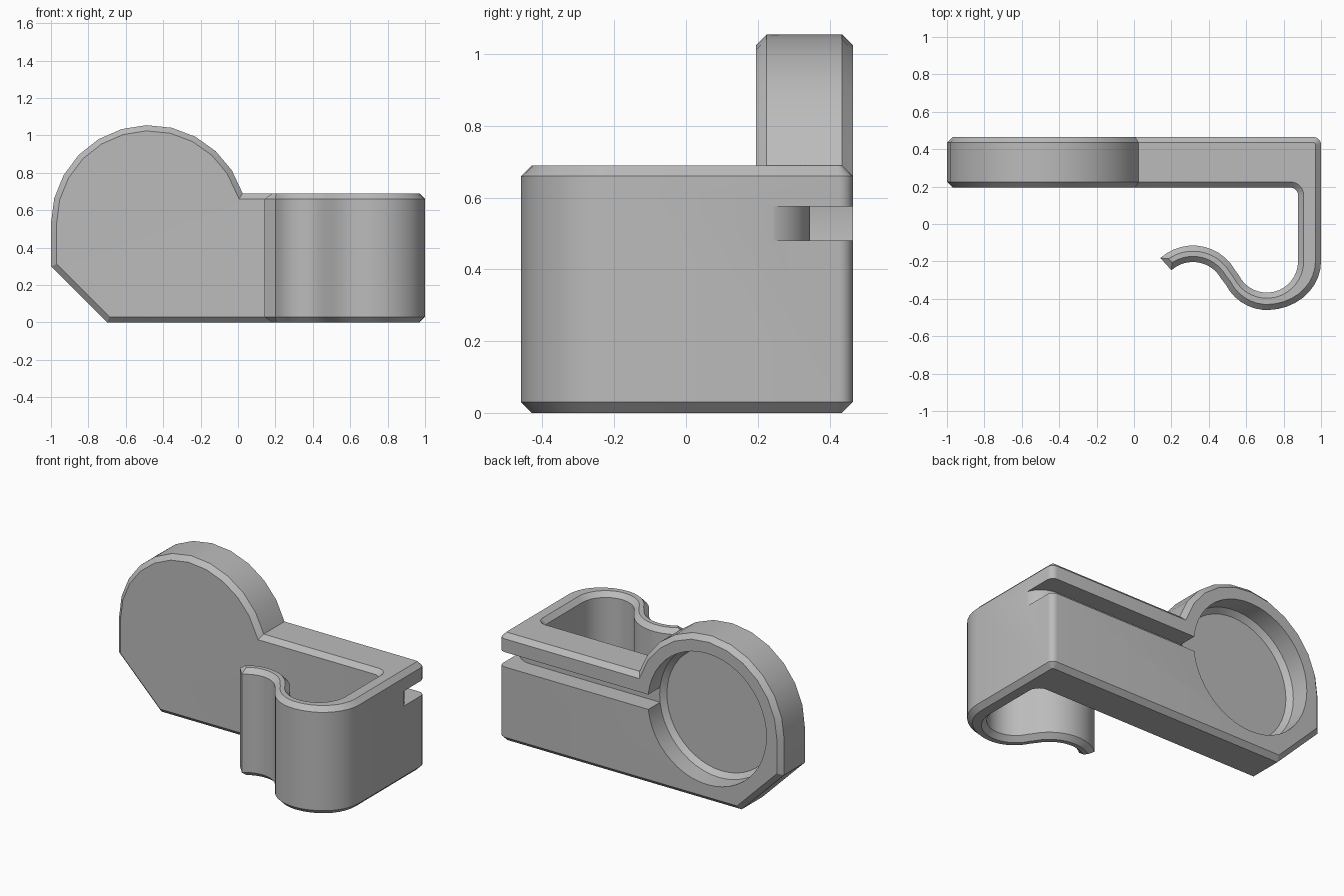
import bpy, bmesh
from math import sin, cos, radians

if "Cube" in bpy.data.objects:
    bpy.data.objects.remove(bpy.data.objects["Cube"])

CHAMFER = 0.03
HEIGHT = 0.69
FRONT, BACK = 0.195, 0.465
SEAM = 0.6            # where plate and arm meet
DISC = (-0.475, 0.53)


def arc(centre, r, start, end, steps, ry=None):
    """Points along an arc, angles in degrees."""
    result = []
    for i in range(steps + 1):
        a = radians(start + (end - start) * i / steps)
        result.append((centre[0] + r * cos(a), centre[1] + (ry or r) * sin(a)))
    return result


def prism(bm, outline, lo, hi, upright, chamfer=0.0):
    """Extrude an outline along z, or along y if upright, and chamfer both rims."""
    def place(p, w):
        return (p[0], w, p[1]) if upright else (p[0], p[1], w)

    bottom = [bm.verts.new(place(p, lo)) for p in outline]
    top = [bm.verts.new(place(p, hi)) for p in outline]
    n = len(outline)
    caps = [bm.faces.new(bottom), bm.faces.new(top)]
    sides = [bm.faces.new((bottom[i], bottom[(i + 1) % n], top[(i + 1) % n], top[i]))
             for i in range(n)]
    bmesh.ops.recalc_face_normals(bm, faces=caps + sides)
    if chamfer:
        rims = [e for f in caps for e in f.edges
                if not all(abs(v.co.x - SEAM) < 1e-5 for v in e.verts)]
        bmesh.ops.bevel(bm, geom=rims, offset=chamfer, offset_type='OFFSET',
                        segments=1, affect='EDGES', clamp_overlap=False)


def finish(bm, name):
    bmesh.ops.recalc_face_normals(bm, faces=bm.faces)
    mesh = bpy.data.meshes.new(name)
    bm.to_mesh(mesh)
    bm.free()
    obj = bpy.data.objects.new(name, mesh)
    bpy.context.collection.objects.link(obj)
    return obj


# Upright plate with round head
plate = arc(DISC, 0.525, 180, 17.8, 11)
plate += [(SEAM, HEIGHT), (SEAM, 0), (-0.7, 0), (-1, 0.3)]

# Side arm with hooked spring clip
hook, curl = (0.71, -0.2), (0.315, -0.375)
clip = [(SEAM, FRONT)]
clip += arc((0.837, 0.155), 0.04, 90, 0, 5)
clip += arc(hook, 0.167, 360, 206, 16)
clip += arc(curl, 0.26, 29, 132, 11)
clip += arc(curl, 0.172, 132, 29, 11)
clip += arc(hook, 0.25, 208, 265, 6, 0.26)
clip += arc(hook, 0.29, 272, 360, 9, 0.26)
clip += arc((0.96, 0.425), 0.04, 0, 90, 5)
clip += [(SEAM, BACK)]

# Weld both along the matching open cross-section
bm = bmesh.new()
prism(bm, plate, FRONT, BACK, True, CHAMFER)
prism(bm, clip, 0, HEIGHT, False, CHAMFER)
ends = [f for f in bm.faces if all(abs(v.co.x - SEAM) < 1e-4 for v in f.verts)]
bmesh.ops.delete(bm, geom=ends, context='FACES')
bmesh.ops.remove_doubles(bm, verts=bm.verts, dist=0.0005)
seam = [e for e in bm.edges if all(abs(v.co.x - SEAM) < 1e-4 for v in e.verts)]
bmesh.ops.dissolve_edges(bm, edges=seam, use_verts=True)
holder = finish(bm, "clip_holder")

# Round pocket in the back, with chamfered floor
bm = bmesh.new()
prism(bm, arc(DISC, 0.42, 0, 352.5, 47), 0.315, 0.6, True, CHAMFER)
pocket = finish(bm, "pocket_cutter")

# Cable groove from the pocket, rounding over at the side
bm = bmesh.new()
groove = [(-0.25, 0.345), (-0.25, 0.6), (1.1, 0.6), (1.1, 0.2)]
groove += arc((0.862, 0.2), 0.145, 0, 90, 10)
prism(bm, groove, 0.48, 0.575, False)
channel = finish(bm, "groove_cutter")

bpy.ops.object.select_all(action='DESELECT')
bpy.context.view_layer.objects.active = holder
holder.select_set(True)
for cutter in (pocket, channel):
    cutter.hide_render = True
    mod = holder.modifiers.new("cut", 'BOOLEAN')
    mod.operation = 'DIFFERENCE'
    mod.solver = 'EXACT'
    mod.object = cutter
    bpy.ops.object.modifier_apply(modifier=mod.name)
    bpy.data.objects.remove(cutter)

# Single grey plastic
grey = bpy.data.materials.new("light_grey")
grey.use_nodes = True
colour = (0.5, 0.5, 0.5, 1)
grey.diffuse_color = colour
grey.node_tree.nodes["Principled BSDF"].inputs["Base Color"].default_value = colour
holder.data.materials.clear()
holder.data.materials.append(grey)
bpy.ops.object.shade_smooth_by_angle(angle=radians(30))
